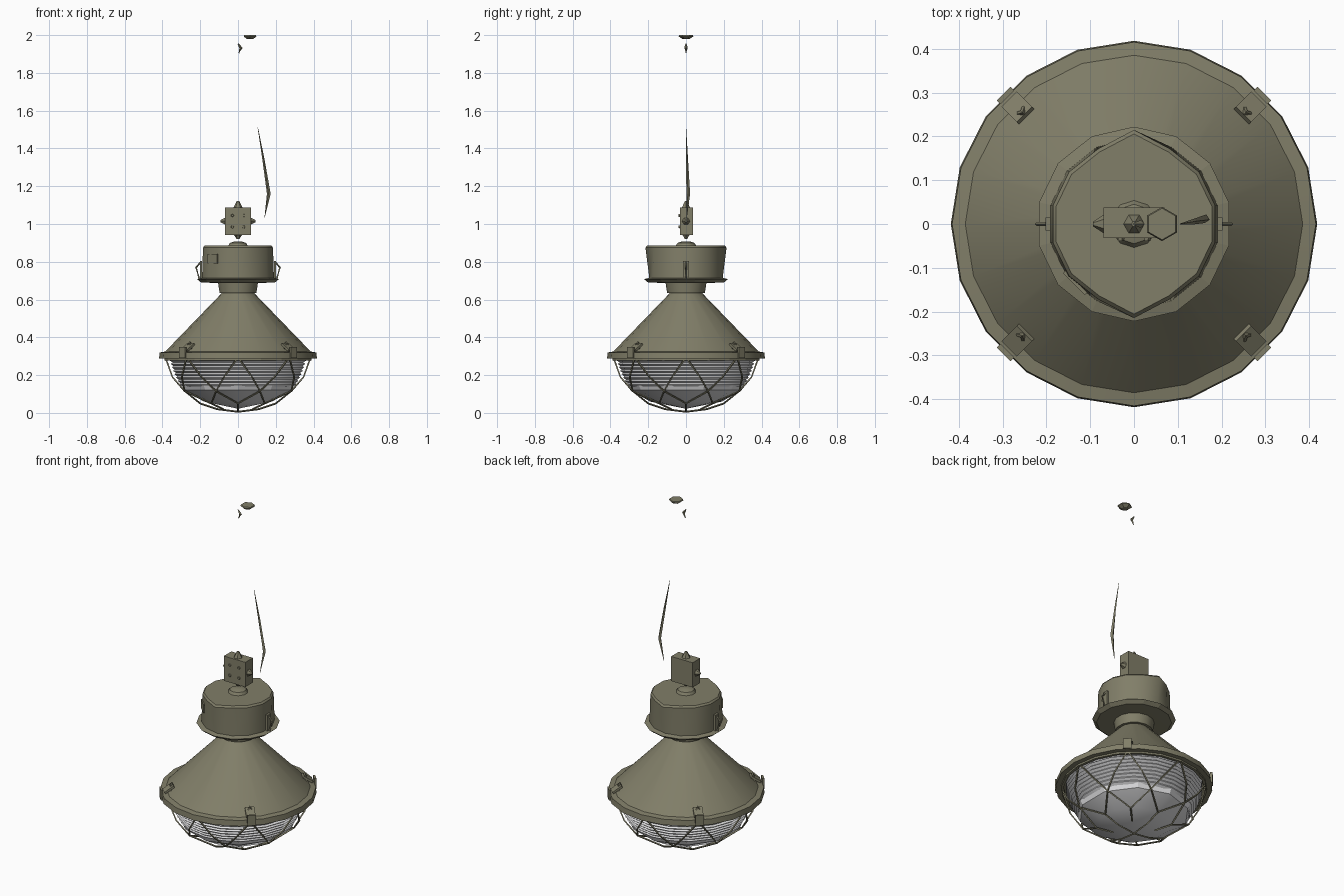
import bpy, bmesh, math
from mathutils import Vector, Matrix

if "Cube" in bpy.data.objects:
    bpy.data.objects.remove(bpy.data.objects["Cube"])


def mat(name, c):
    m = bpy.data.materials.new(name)
    m.diffuse_color = (*c, 1)
    m.use_nodes = True
    m.node_tree.nodes["Principled BSDF"].inputs["Base Color"].default_value = m.diffuse_color
    return m


OLIVE = mat("olive_paint", (0.22, 0.21, 0.14))
GLASS = mat("pale_glass", (0.75, 0.75, 0.76))


def finish(name, bm, m, smooth=None):
    bmesh.ops.recalc_face_normals(bm, faces=bm.faces)
    me = bpy.data.meshes.new(name)
    bm.to_mesh(me)
    bm.free()
    me.materials.append(m)
    ob = bpy.data.objects.new(name, me)
    bpy.context.collection.objects.link(ob)
    if smooth:
        bpy.ops.object.select_all(action='DESELECT')
        ob.select_set(True)
        bpy.context.view_layer.objects.active = ob
        bpy.ops.object.shade_smooth_by_angle(angle=math.radians(smooth))
    return ob


def lathe(name, prof, n, m, smooth=None, centre=(0, 0)):
    """Revolve (radius, z) points round a vertical axis."""
    bm = bmesh.new()
    rings = []
    for r, z in prof:
        if r < 1e-4:
            rings.append([bm.verts.new((*centre, z))] * n)
        else:
            rings.append([bm.verts.new((centre[0] + r * math.sin(2 * math.pi * i / n),
                                        centre[1] - r * math.cos(2 * math.pi * i / n), z))
                          for i in range(n)])
    for a, b in zip(rings, rings[1:]):
        for i in range(n):
            j = (i + 1) % n
            quad = list(dict.fromkeys((a[i], a[j], b[j], b[i])))
            if len(quad) > 2:
                bm.faces.new(quad)
    return finish(name, bm, m, smooth)


def add_box(bm, size, loc, rot=Matrix()):
    bmesh.ops.create_cube(bm, size=1, matrix=Matrix.Translation(loc) @ rot @ Matrix.Diagonal((*size, 1)))


def add_rod(bm, pts, radii, n=4):
    """Tapered tube through a list of points."""
    rings = []
    for i, (p, r) in enumerate(zip(pts, radii)):
        d = Vector(pts[min(i + 1, len(pts) - 1)]) - Vector(pts[max(i - 1, 0)])
        q = d.to_track_quat('Z', 'Y')
        rings.append([bm.verts.new(Vector(p) + q @ Vector((r * math.cos(2 * math.pi * k / n),
                                                         r * math.sin(2 * math.pi * k / n), 0)))
                      for k in range(n)])
    for a, b in zip(rings, rings[1:]):
        for k in range(n):
            bm.faces.new((a[k], a[(k + 1) % n], b[(k + 1) % n], b[k]))
    bm.faces.new(rings[0])
    bm.faces.new(rings[-1])


def polar(r, deg, z):
    a = math.radians(deg)
    return (r * math.sin(a), -r * math.cos(a), z)


# conical shade with rolled rim
lathe("shade", [(0.0, 0.635), (0.085, 0.635), (0.385, 0.325), (0.415, 0.32), (0.418, 0.288),
                (0.375, 0.288), (0.365, 0.315), (0.08, 0.61), (0.0, 0.61)], 20, OLIVE, 35)

# neck between shade and gear housing
lathe("neck", [(0, 0.63), (0.10, 0.635), (0.11, 0.70), (0, 0.70)], 14, OLIVE, 35)

# gear housing, its flange and lid boss
housing = lathe("gear_housing", [(0, 0.685), (0.195, 0.69), (0.195, 0.72), (0.19, 0.875),
                                 (0.182, 0.885), (0, 0.885)], 14, OLIVE, 35)
for v in housing.data.vertices:          # bulged front and back seams
    if v.co.z > 0.87 and abs(v.co.x) < 0.01:
        v.co.y *= 1.13
lathe("housing_flange", [(0.10, 0.69), (0.20, 0.69), (0.222, 0.708), (0.19, 0.716)], 14, OLIVE)
lathe("lid_boss", [(0.055, 0.883), (0.045, 0.90), (0.02, 0.908), (0.0, 0.908)], 10, OLIVE, 40)

# small blank plate on the housing front
bm = bmesh.new()
add_box(bm, (0.07, 0.008, 0.05), polar(0.19, -45, 0.815), Matrix.Rotation(math.radians(-45), 4, 'Z'))
finish("housing_plate", bm, OLIVE)

# housing latches on the sides
bm = bmesh.new()
for a in (-90, 90):
    rot = Matrix.Rotation(math.radians(a), 4, 'Z')
    add_box(bm, (0.03, 0.012, 0.10), polar(0.196, a, 0.755), rot)
    add_rod(bm, [polar(0.195, a, 0.80), polar(0.222, a, 0.77), polar(0.205, a, 0.71)], [0.005] * 3)
finish("housing_latches", bm, OLIVE)

# four rim clips
bm = bmesh.new()
for a in (45, 135, 225, 315):
    rot = Matrix.Rotation(math.radians(a), 4, 'Z')
    add_box(bm, (0.05, 0.06, 0.012), polar(0.375, a, 0.348), rot @ Matrix.Rotation(0.6, 4, 'X'))
    add_box(bm, (0.045, 0.012, 0.06), polar(0.415, a, 0.32), rot)
    add_rod(bm, [polar(0.37, a - 3, 0.34), polar(0.36, a, 0.375), polar(0.37, a + 3, 0.34)], [0.006] * 3)
finish("rim_clips", bm, OLIVE)

# ribbed upper glass
prof = []
for i in range(9):
    t = i / 8
    r = 0.368 - 0.055 * t ** 1.5
    z = 0.295 - 0.145 * t
    prof += [(r, z), (r - 0.014, z - 0.010)]
lathe("glass_ribs", prof, 18, GLASS, 25)

# smooth lower glass bowl
lathe("glass_bowl", [(0.308, 0.145), (0.295, 0.12), (0.19, 0.06), (0.0, 0.022)], 10, GLASS, 25)

# wire cage: a lattice of crossing wires
bm = bmesh.new()
for k in range(8):
    for s in (-1, 1):
        a = 45 * k
        add_rod(bm, [polar(0.385, a, 0.295), polar(0.355, a + s * 12, 0.19),
                     polar(0.305, a + s * 22.5, 0.115), polar(0.20, a + s * 45, 0.05),
                     polar(0.11, a + s * 45, 0.02)], [0.005] * 5)
    if k % 2 == 0:
        add_rod(bm, [polar(0.20, 45 * k, 0.05), polar(0.11, 45 * k, 0.02), polar(0.0, 0, 0.006)], [0.005] * 3)
finish("wire_cage", bm, OLIVE)
lathe("cage_ring", [(0.375, 0.288), (0.39, 0.288), (0.39, 0.278), (0.375, 0.278), (0.375, 0.288)], 20, OLIVE)

# junction box with cable glands and screws
bm = bmesh.new()
add_box(bm, (0.14, 0.07, 0.145), (0, 0.003, 1.015))
for sx in (-1, 1):
    add_rod(bm, [(sx * 0.068, 0, 1.015), (sx * 0.08, 0, 1.015), (sx * 0.093, 0, 1.015)], [0.022, 0.014, 0.006], 6)
    for z in (0.985, 1.045):
        add_rod(bm, [(sx * 0.03, -0.03, z), (sx * 0.03, -0.039, z)], [0.009, 0.007], 5)
add_rod(bm, [(0, 0, 1.085), (0, 0, 1.10), (0, 0, 1.122)], [0.025, 0.018, 0.006], 6)
add_rod(bm, [(0, 0, 0.945), (0, 0, 0.935), (0, 0, 0.92)], [0.025, 0.016, 0.008], 6)
finish("junction_box", bm, OLIVE)

# sliver of hanging cable
bm = bmesh.new()
add_rod(bm, [(0.105, 0, 1.51), (0.135, 0.005, 1.34), (0.163, 0.012, 1.16), (0.14, 0.004, 1.03)],
        [0.001, 0.006, 0.010, 0.001])
finish("cable", bm, OLIVE)

# ceiling cup and hook remnant
lathe("ceiling_cup", [(0, 1.978), (0.02, 1.98), (0.039, 1.993), (0.036, 2.0), (0, 2.0)], 6, OLIVE,
      centre=(0.064, 0))
bm = bmesh.new()
add_rod(bm, [(0.0, 0, 1.955), (0.016, 0, 1.932), (0.004, 0, 1.905)], [0.003, 0.009, 0.003])
finish("ceiling_hook", bm, OLIVE)
